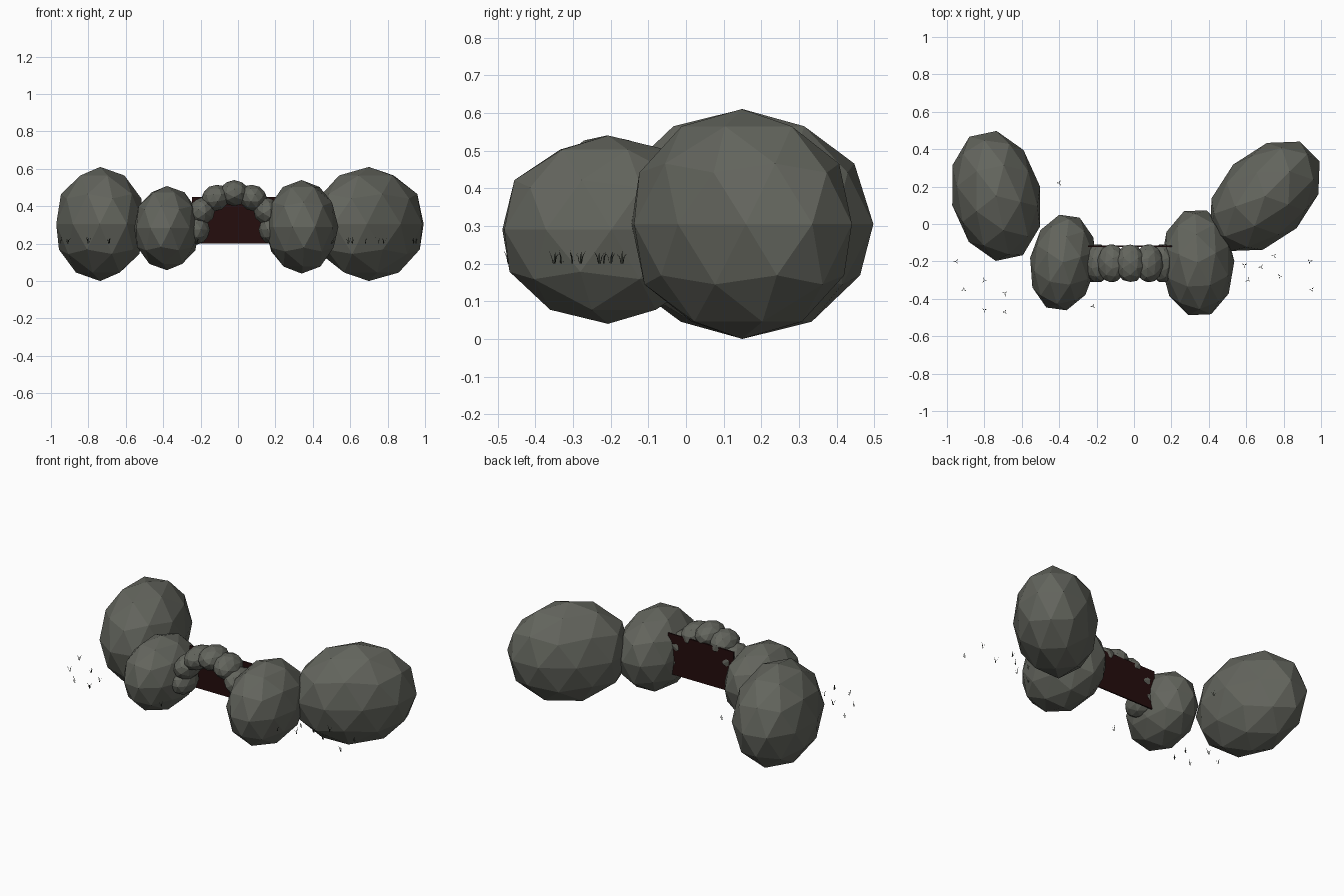
import bpy, bmesh, math, random
from mathutils import Matrix, Vector

if "Cube" in bpy.data.objects:
    bpy.data.objects.remove(bpy.data.objects["Cube"])

random.seed(4)


def material(name, rgb):
    m = bpy.data.materials.new(name)
    m.diffuse_color = (*rgb, 1)
    m.use_nodes = True
    m.node_tree.nodes["Principled BSDF"].inputs["Base Color"].default_value = m.diffuse_color
    return m


ROCK = material("grey_rock", (0.125, 0.13, 0.11))
DARK = material("dark_maroon", (0.018, 0.004, 0.004))
GRASS = material("dark_grass", (0.03, 0.036, 0.027))


def finish(bm, name, mat):
    me = bpy.data.meshes.new(name)
    bm.to_mesh(me)
    bm.free()
    me.materials.append(mat)
    ob = bpy.data.objects.new(name, me)
    bpy.context.collection.objects.link(ob)
    return ob


def stone(name, centre, size, turn, spin):
    """Low-poly stone: spun icosphere, stretched, turned, then placed."""
    bm = bmesh.new()
    bmesh.ops.create_icosphere(bm, subdivisions=2, radius=1)
    bm.transform(Matrix.Translation(centre) @ turn
                 @ Matrix.Diagonal((*size, 1))
                 @ Matrix.Rotation(math.radians(spin), 4, 'Z'))
    return finish(bm, name, ROCK)


# Four boulders flanking the cave: name, centre, half height, turn, spin
boulders = [
    ("left_large_boulder", (-0.737, 0.15, 0.305), 0.305, 12, -18),
    ("right_large_boulder", (0.70, 0.148, 0.305), 0.305, -45, 18),
    ("left_small_boulder", (-0.38, -0.206, 0.283), 0.225, -8, 18),
    ("right_small_boulder", (0.34, -0.207, 0.29), 0.25, 2.5, 18),
]
for name, centre, h, turn, spin in boulders:
    stone(name, centre, (h * 0.787, h * 1.17, h),
          Matrix.Rotation(math.radians(turn), 4, 'Z'), spin)

# Arch of seven stones around the cave mouth
for i in range(7):
    a = math.pi * i / 6
    centre = (-0.02 + 0.2 * math.cos(a), -0.21, 0.275 + 0.195 * math.sin(a))
    stone(f"arch_stone_{i + 1}", centre, (0.07, 0.105, 0.08),
          Matrix.Rotation(-a, 4, 'Y'), 18)

# Dark plate closing the cave mouth
bm = bmesh.new()
bmesh.ops.create_cube(bm, size=1)
bm.transform(Matrix.Translation((-0.021, -0.118, 0.325))
             @ Matrix.Diagonal((0.45, 0.008, 0.25, 1)))
finish(bm, "cave_opening", DARK)

# Small three-bladed grass tufts around the boulders
tufts = [(-0.91, -0.35), (-0.80, -0.46), (-0.69, -0.37), (-0.69, -0.47),
         (-0.95, -0.20), (-0.80, -0.30), (-0.22, -0.44), (-0.40, 0.22),
         (0.50, -0.33), (0.61, -0.30), (0.68, -0.23), (0.75, -0.17),
         (0.94, -0.20), (0.95, -0.35), (0.59, -0.22), (0.78, -0.28)]
bm = bmesh.new()
for x, y in tufts:
    start = random.uniform(0, math.tau)
    for k in range(3):
        a = start + k * math.tau / 3
        out = Vector((math.cos(a), math.sin(a), 0))
        side = Vector((-out.y, out.x, 0)) * 0.002
        base = Vector((x, y, 0.2)) + out * 0.003
        mid = base + out * 0.004 + Vector((0, 0, 0.018))
        tip = base + out * 0.014 + Vector((0, 0, random.uniform(0.025, 0.038)))
        b1, b2, m1, m2, t = (bm.verts.new(p) for p in (
            base - side, base + side, mid - side, mid + side, tip))
        bm.faces.new((b1, b2, m2, m1))
        bm.faces.new((m1, m2, t))
finish(bm, "grass_tufts", GRASS)
